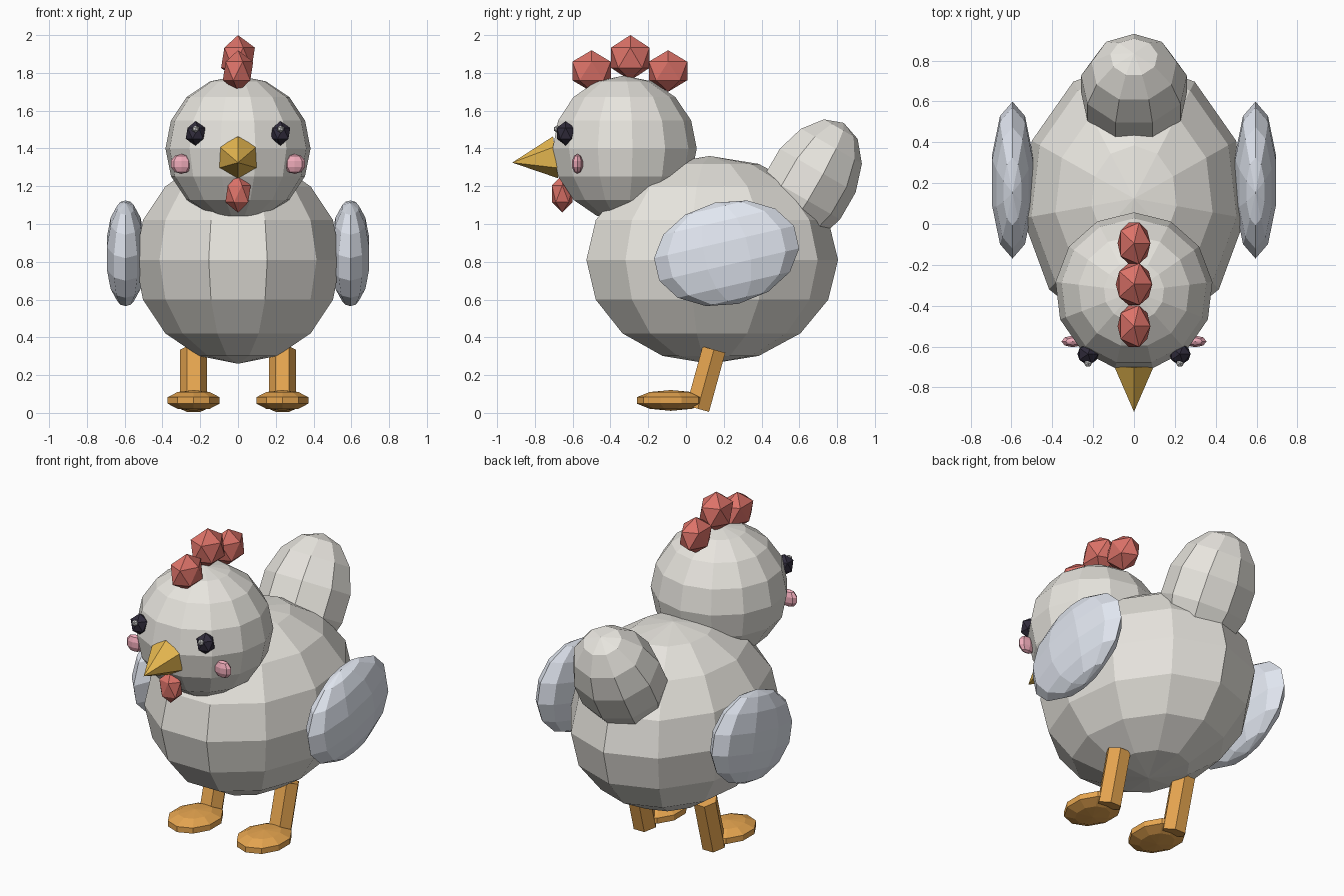
import bpy, bmesh
from math import sin, cos, pi, radians
from mathutils import Matrix, Vector

if "Cube" in bpy.data.objects:
    bpy.data.objects.remove(bpy.data.objects["Cube"])


def material(name, r, g, b):
    m = bpy.data.materials.new(name)
    m.diffuse_color = (r, g, b, 1)
    m.use_nodes = True
    m.node_tree.nodes["Principled BSDF"].inputs["Base Color"].default_value = m.diffuse_color
    return m


CREAM = material("cream", 0.80, 0.78, 0.73)
WING = material("pale_blue", 0.76, 0.80, 0.88)
RED = material("red", 0.72, 0.17, 0.14)
ORANGE = material("orange", 0.80, 0.38, 0.08)
GOLD = material("gold", 0.80, 0.48, 0.08)
DARK = material("dark", 0.03, 0.025, 0.045)
PINK = material("pink", 0.85, 0.40, 0.48)


def finish(name, bm, mat=None):
    bmesh.ops.recalc_face_normals(bm, faces=bm.faces)
    me = bpy.data.meshes.new(name)
    bm.to_mesh(me)
    bm.free()
    ob = bpy.data.objects.new(name, me)
    bpy.context.collection.objects.link(ob)
    if mat:
        me.materials.append(mat)
    return ob


def placed(loc, size, tilt=0):
    return (Matrix.Translation(loc) @ Matrix.Rotation(radians(tilt), 4, 'X')
            @ Matrix.Diagonal((*size, 1)))


def ball(name, loc, size, segs, rings, mat=None, tilt=0):
    """Low-poly ellipsoid with poles on z and one meridian facing +y."""
    bm = bmesh.new()
    top = bm.verts.new((0, 0, 1))
    low = bm.verts.new((0, 0, -1))
    rows = []
    for j in range(1, rings):
        t = pi * j / rings
        rows.append([bm.verts.new((sin(t) * sin(2 * pi * i / segs),
                                   sin(t) * cos(2 * pi * i / segs), cos(t)))
                     for i in range(segs)])
    for i in range(segs):
        k = (i + 1) % segs
        bm.faces.new((top, rows[0][i], rows[0][k]))
        bm.faces.new((low, rows[-1][k], rows[-1][i]))
        for a, b in zip(rows, rows[1:]):
            bm.faces.new((a[i], b[i], b[k], a[k]))
    bm.transform(placed(loc, size, tilt))
    return finish(name, bm, mat)


def gem(name, loc, size, mat=None, tilt=0):
    """Twenty-sided faceted lump."""
    bm = bmesh.new()
    bmesh.ops.create_icosphere(bm, subdivisions=1, radius=1)
    bm.transform(placed(loc, size, tilt))
    return finish(name, bm, mat)


def rod(name, a, b, r1, r2, sides, mat, turn=0):
    """Prism or cone from point a to point b."""
    a, b = Vector(a), Vector(b)
    d = b - a
    bm = bmesh.new()
    rows = []
    # all rods lie in a plane of constant x
    u = Vector((1, 0, 0))
    v = d.normalized().cross(u)
    for p, r in ((a, r1), (b, r2)):
        if r == 0:
            rows.append([bm.verts.new(p)] * sides)
        else:
            rows.append([bm.verts.new(p + r * (u * cos(2 * pi * i / sides + turn)
                                               + v * sin(2 * pi * i / sides + turn)))
                         for i in range(sides)])
    for i in range(sides):
        k = (i + 1) % sides
        if r2 == 0:
            bm.faces.new((rows[0][i], rows[0][k], rows[1][0]))
        else:
            bm.faces.new((rows[0][i], rows[0][k], rows[1][k], rows[1][i]))
    bm.faces.new(rows[0])
    if r2:
        bm.faces.new(rows[1])
    return finish(name, bm, mat)


# Body, head and upturned tail
ball("body", (0, 0.125, 0.81), (0.55, 0.68, 0.55), 11, 8, CREAM)
ball("head", (0, -0.33, 1.40), (0.387, 0.387, 0.385), 13, 8, CREAM)
ball("tail", (0, 0.65, 1.215), (0.27, 0.245, 0.37), 9, 7, CREAM, tilt=-30)

# Comb, beak and wattle
gem("comb_front", (0, -0.50, 1.81), (0.09, 0.12, 0.11), RED)
gem("comb_middle", (0, -0.295, 1.88), (0.10, 0.12, 0.12), RED)
gem("comb_back", (0, -0.095, 1.81), (0.09, 0.12, 0.11), RED)
rod("beak", (0, -0.69, 1.353), (0, -0.92, 1.325), 0.112, 0, 6, GOLD, turn=pi / 6)
gem("wattle", (0, -0.655, 1.16), (0.075, 0.065, 0.10), RED)

# Paired parts
for side, s in (("left", 1), ("right", -1)):
    gem(side + "_eye", (s * 0.225, -0.637, 1.48), (0.058, 0.055, 0.065), DARK)
    gem(side + "_eye_glint", (s * 0.225, -0.682, 1.503), (0.02, 0.02, 0.02))
    ball(side + "_cheek", (s * 0.30, -0.575, 1.318), (0.058, 0.03, 0.053), 8, 5, PINK)
    ball(side + "_wing", (s * 0.595, 0.215, 0.845), (0.107, 0.39, 0.275), 10, 7, WING, tilt=13)
    rod(side + "_leg", (s * 0.235, 0.062, 0.022), (s * 0.235, 0.148, 0.335),
        0.072, 0.072, 6, ORANGE)
    ball(side + "_foot", (s * 0.235, -0.08, 0.066), (0.152, 0.19, 0.055), 10, 5, ORANGE)
